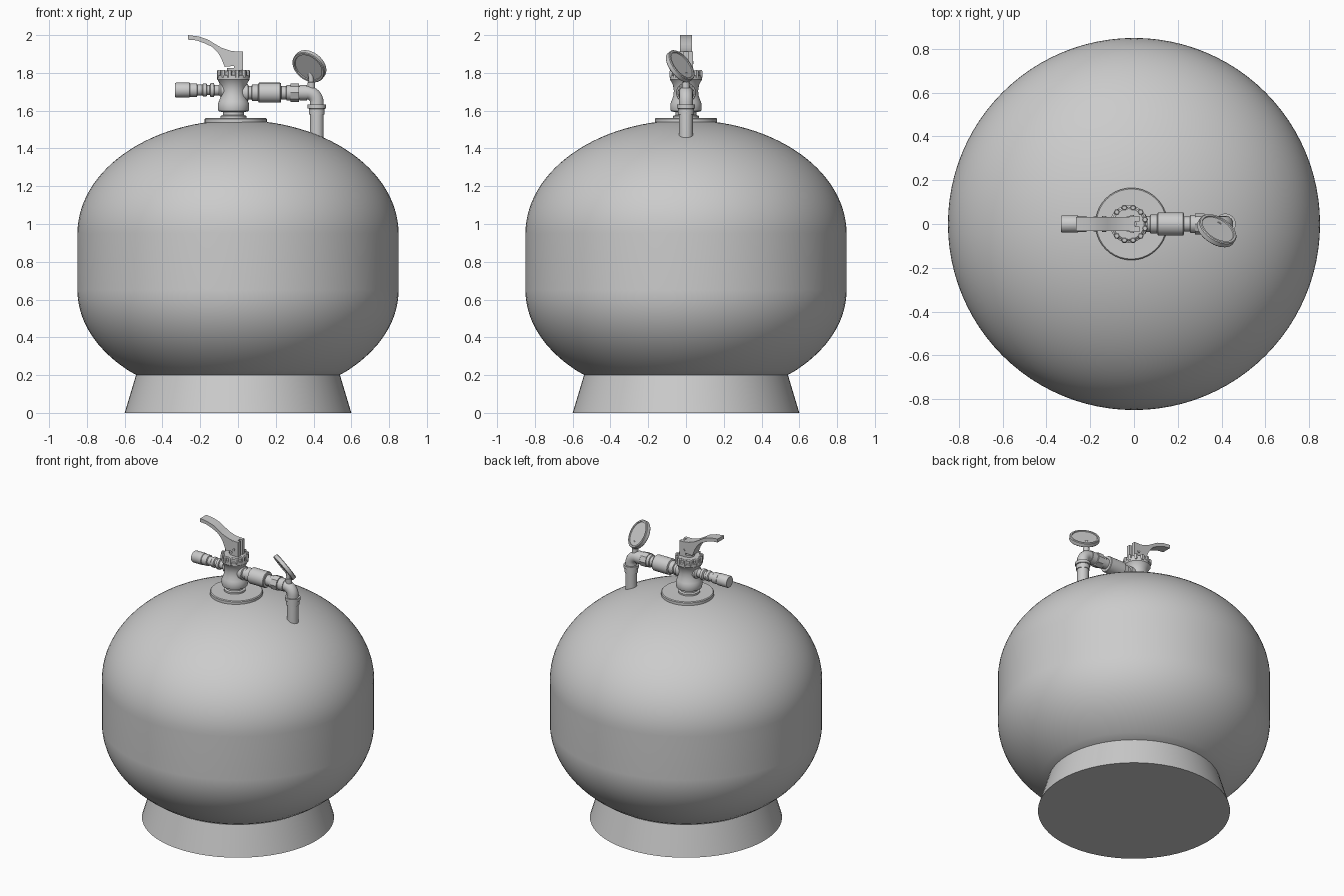
import bpy, bmesh
from math import sin, cos, pi, radians, sqrt
from mathutils import Vector, Matrix


def finish(name, bm, smooth=True):
    bmesh.ops.remove_doubles(bm, verts=bm.verts, dist=1e-5)
    bmesh.ops.recalc_face_normals(bm, faces=bm.faces)
    me = bpy.data.meshes.new(name)
    bm.to_mesh(me)
    bm.free()
    ob = bpy.data.objects.new(name, me)
    bpy.context.collection.objects.link(ob)
    if smooth:
        bpy.ops.object.select_all(action='DESELECT')
        ob.select_set(True)
        bpy.context.view_layer.objects.active = ob
        bpy.ops.object.shade_smooth_by_angle(angle=radians(32))
    return ob


def lathe(name, profile, origin=(0, 0, 0), axis=(0, 0, 1), seg=32, smooth=True):
    """Revolve (radius, height) points about an axis through origin."""
    bm = bmesh.new()
    rot = Vector((0, 0, 1)).rotation_difference(Vector(axis).normalized())
    rings = [[bm.verts.new(rot @ Vector((r * cos(2 * pi * i / seg), r * sin(2 * pi * i / seg), h))
                           + Vector(origin)) for i in range(seg)] for r, h in profile]
    for a, b in zip(rings, rings[1:]):
        for i in range(seg):
            j = (i + 1) % seg
            bm.faces.new((a[i], a[j], b[j], b[i]))
    return finish(name, bm, smooth)


def prism(name, outline, y0, y1):
    """Extrude an (x, z) outline along y."""
    bm = bmesh.new()
    f = bm.faces.new([bm.verts.new((x, y0, z)) for x, z in outline])
    ext = bmesh.ops.extrude_face_region(bm, geom=[f])
    bmesh.ops.translate(bm, vec=(0, y1 - y0, 0),
                        verts=[v for v in ext['geom'] if isinstance(v, bmesh.types.BMVert)])
    return finish(name, bm)


# Tank: elliptical underside, short straight wall, domed top
lower = []
for k in range(17):
    z = 0.18 + (0.65 - 0.18) * sin(pi / 2 * k / 16)
    lower.append((0.85 * sqrt(1 - ((0.65 - z) / 0.583) ** 2), z))
upper = [(0.85 * cos(pi / 2 * k / 28), 0.95 + 0.6 * sin(pi / 2 * k / 28)) for k in range(29)]
lathe("tank", [(0, 0.18)] + lower + upper, seg=96)

# Flared base skirt
lathe("base_skirt", [(0, 0), (0.6, 0), (0.54, 0.2), (0.50, 0.2)], seg=64)

# Mounting flange on top of the dome
lathe("top_flange", [(0.165, 1.525), (0.165, 1.556), (0.16, 1.561), (0, 1.561)],
      origin=(-0.012, 0, 0), seg=40)

# Valve body
VX = -0.024
lathe("valve_body", [
    (0.068, 1.55), (0.068, 1.572), (0.056, 1.577), (0.056, 1.592), (0.08, 1.598), (0.083, 1.61),
    (0.083, 1.635), (0.077, 1.65), (0.068, 1.675), (0.064, 1.705), (0.069, 1.735), (0.08, 1.757),
    (0.086, 1.765), (0.086, 1.785), (0.079, 1.788), (0.079, 1.805), (0.07, 1.812), (0.035, 1.812),
    (0.035, 1.825), (0, 1.825)], origin=(VX, 0, 0))

# Bolts and clamp lugs round the valve cover
for i in range(12):
    a = 2 * pi * (i + 0.5) / 12
    lathe(f"cover_lug_{i + 1}", [(0, 1.775), (0.014, 1.775), (0.014, 1.81), (0.010, 1.815), (0, 1.815)],
          origin=(VX + 0.077 * cos(a), 0.077 * sin(a), 0), seg=6)

# Lever: curved handle between two fork cheeks
prism("lever_handle", [
    (-0.265, 2.0), (-0.21, 1.993), (-0.16, 1.977), (-0.12, 1.952), (-0.085, 1.932), (-0.04, 1.917),
    (0.005, 1.912), (0.005, 1.84), (-0.07, 1.832), (-0.078, 1.85), (-0.09, 1.88), (-0.108, 1.91),
    (-0.135, 1.937), (-0.18, 1.958), (-0.22, 1.972), (-0.265, 1.976)], -0.033, 0.033)
for side, s in (("front", -1), ("back", 1)):
    prism(f"lever_fork_{side}", [(-0.02, 1.80), (0.026, 1.80), (0.026, 1.913), (-0.02, 1.913)],
          s * 0.012, s * 0.036)
lathe("lever_pin", [(0, -0.041), (0.009, -0.041), (0.009, 0.041), (0, 0.041)],
      origin=(-0.008, 0, 1.855), axis=(0, 1, 0), seg=12)

# Left outlet: valve neck, union and end cap
lathe("left_outlet", [
    (0.04, 0.05), (0.04, 0.09), (0.028, 0.10), (0.028, 0.125), (0.037, 0.128), (0.037, 0.145),
    (0.026, 0.15), (0.026, 0.163), (0.034, 0.167), (0.034, 0.185), (0.029, 0.19), (0.029, 0.215),
    (0.036, 0.218), (0.036, 0.255), (0.039, 0.258), (0.039, 0.328), (0.036, 0.333), (0, 0.333)],
    origin=(0, 0, 1.709), axis=(-1, 0, 0), seg=24)

# Right outlet: sleeve, neck and union
lathe("right_outlet", [
    (0.045, 0.02), (0.045, 0.052), (0.036, 0.056), (0.036, 0.072), (0.043, 0.075), (0.043, 0.106),
    (0.053, 0.11), (0.053, 0.223), (0.050, 0.227), (0.035, 0.229), (0.035, 0.255), (0.041, 0.258),
    (0.041, 0.278), (0.036, 0.28), (0.036, 0.325)], origin=(0, 0, 1.695), axis=(1, 0, 0), seg=24)
lathe("union_nut", [(0, 0.278), (0.048, 0.278), (0.048, 0.322), (0, 0.322)],
      origin=(0, 0, 1.695), axis=(1, 0, 0), seg=8)

# Elbow pipe bending down into the tank
cu = bpy.data.curves.new("elbow_pipe", 'CURVE')
cu.dimensions = '3D'
cu.bevel_depth = 0.037
cu.bevel_resolution = 5
cu.use_fill_caps = True
path = [(0.30, 1.695)] + [(0.367 + 0.05 * sin(a), 1.645 + 0.05 * cos(a))
                          for a in [pi / 2 * k / 8 for k in range(9)]] + [(0.417, 1.44)]
sp = cu.splines.new('POLY')
sp.points.add(len(path) - 1)
for p, (x, z) in zip(sp.points, path):
    p.co = (x, 0, z, 1)
sp.use_smooth = True
bpy.context.collection.objects.link(bpy.data.objects.new("elbow_pipe", cu))
lathe("elbow_end_ring", [(0, 0.325), (0.041, 0.325), (0.041, 0.365), (0, 0.365)],
      origin=(0, 0, 1.695), axis=(1, 0, 0), seg=24)
lathe("down_pipe_nut", [(0, 1.58), (0.042, 1.58), (0.042, 1.61), (0.048, 1.612), (0.048, 1.632),
                        (0, 1.632)], origin=(0.417, 0, 0), seg=24)

# Pressure gauge: tilted dial with a raised rim, on a short stem
G = Vector((0.378, -0.031, 1.835))
lathe("pressure_gauge", [
    (0, -0.009), (0.079, -0.009), (0.081, -0.015), (0.091, -0.015), (0.095, -0.011), (0.095, 0.011),
    (0.091, 0.015), (0.081, 0.015), (0.079, 0.010), (0, 0.010)], origin=G, axis=(0.45, 0.7, 0.55), seg=40)
foot = Vector((0.39, 0, 1.70))
stem_top = Vector((0.385, -0.005, 1.80))
lathe("gauge_stem", [(0.02, 0), (0.02, 0.05), (0.014, 0.052), (0.014, (stem_top - foot).length),
                     (0, (stem_top - foot).length)], origin=foot, axis=stem_top - foot, seg=16)
